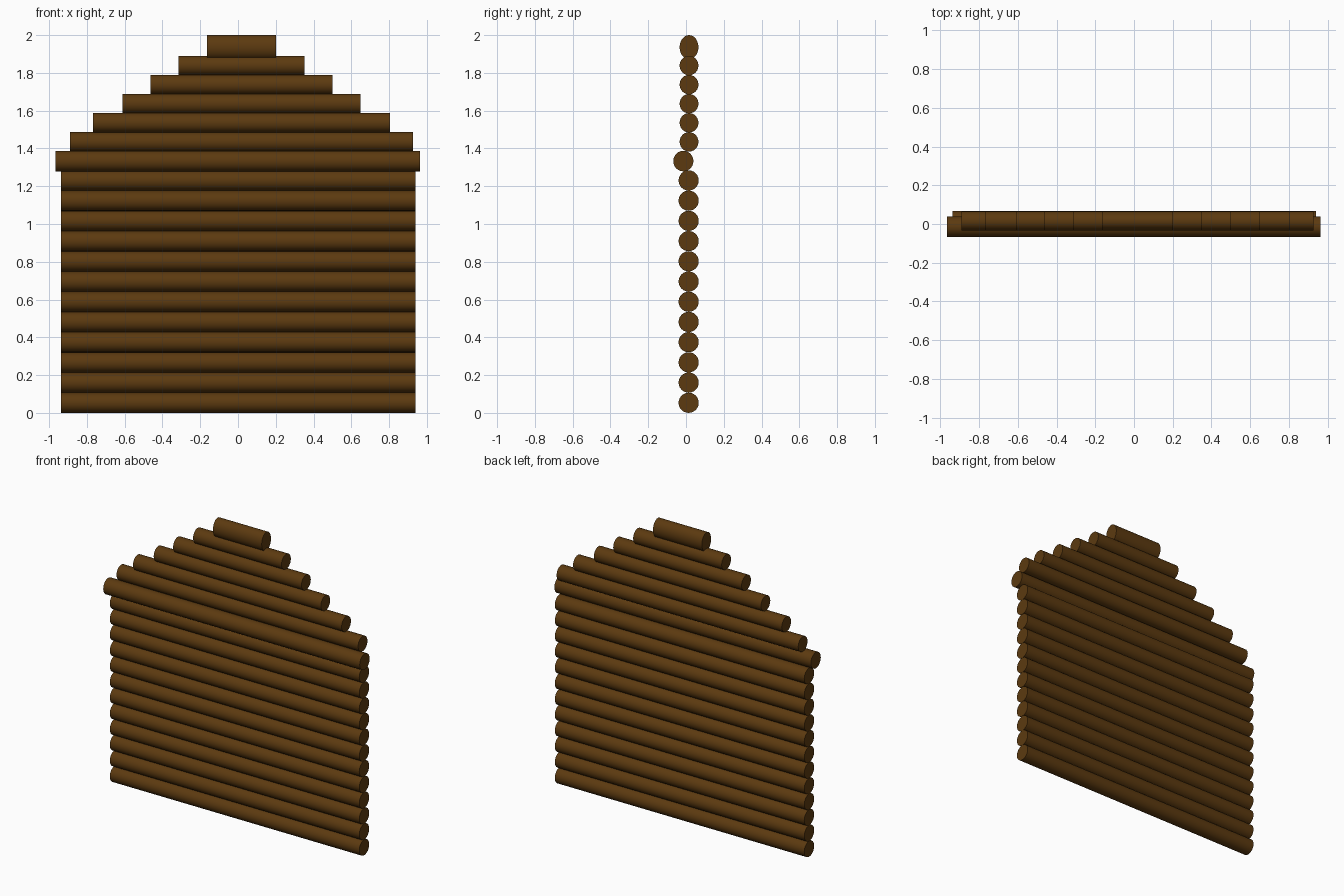
import bpy, math

if "Cube" in bpy.data.objects:
    bpy.data.objects.remove(bpy.data.objects["Cube"])

wood = bpy.data.materials.new("brown wood")
wood.diffuse_color = (0.107, 0.042, 0.005, 1)
wood.use_nodes = True
wood.node_tree.nodes["Principled BSDF"].inputs["Base Color"].default_value = wood.diffuse_color


def log(name, x0, x1, y, z, ry, rz):
    """A round log lying along x, with oval radii ry and rz."""
    bpy.ops.mesh.primitive_cylinder_add(vertices=24, radius=1, depth=x1 - x0)
    ob = bpy.context.object
    ob.name = name
    for v in ob.data.vertices:
        a, b, c = v.co
        v.co = (c, b * ry, -a * rz)
    ob.location = ((x0 + x1) / 2, y, z)
    ob.data.materials.append(wood)
    bpy.ops.object.shade_smooth_by_angle(angle=math.radians(35))


# Straight wall: twelve equal logs
for i in range(12):
    log(f"wall_log_{i + 1}", -0.937, 0.94, 0.014, 0.0535 + i * 0.107, 0.0535, 0.0535)

# Eave log, longer and set forward
log("eave_log", -0.967, 0.963, -0.014, 1.333, 0.0535, 0.0545)

# Stepped gable logs
half_lengths = [0.909, 0.785, 0.629, 0.483, 0.333]
for i, h in enumerate(half_lengths):
    log(f"gable_log_{i + 1}", 0.0185 - h, 0.0185 + h, 0.016, 1.435 + i * 0.101, 0.05, 0.0515)

# Oval ridge log
log("ridge_log", -0.165, 0.202, 0.016, 1.936, 0.05, 0.064)
